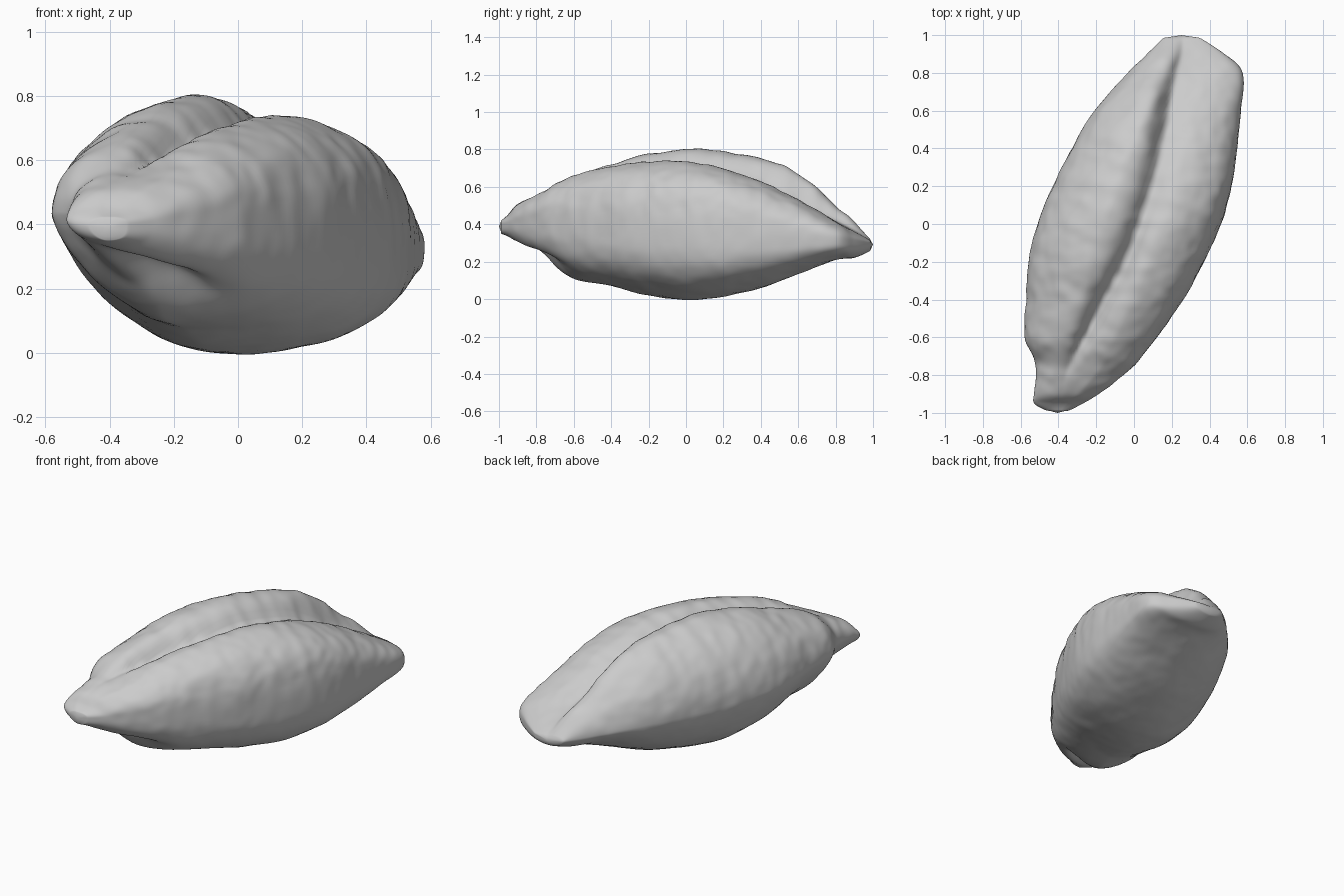
import bpy
import bmesh
import math
from mathutils import Vector, noise

cube = bpy.data.objects.get("Cube")
if cube:
    bpy.data.objects.remove(cube, do_unlink=True)

# Stations along the pod: y, x left, x right, bottom, left lobe top, right lobe top, groove x
STATIONS = [
    (-0.99, -.46, -.35, .35, .42, .42, -.41),
    (-0.95, -.53, -.27, .33, .455, .445, -.40),
    (-0.89, -.53, -.17, .29, .52, .51, -.39),
    (-0.75, -.52, 0.0, .21, .60, .59, -.34),
    (-0.6, -.58, .12, .11, .68, .67, -.26),
    (-0.4, -.57, .26, .07, .735, .72, -.16),
    (-0.2, -.56, .37, .02, .78, .75, -.05),
    (0.0, -.51, .46, -.005, .805, .75, .03),
    (0.2, -.43, .52, .015, .795, .71, .09),
    (0.4, -.33, .545, .06, .765, .64, .14),
    (0.6, -.21, .565, .135, .69, .54, .18),
    (0.8, -.03, .575, .21, .54, .42, .22),
    (0.9, .07, .48, .22, .44, .36, .25),
    (0.99, .16, .34, .26, .32, .31, .26),
]
RINGS, SIDES = 150, 128


def station_at(t):
    """Smooth interpolation through the stations, t from 0 to 1."""
    last = len(STATIONS) - 1
    i = min(int(t * last), last - 1)
    f = t * last - i
    a, b, c, d = (STATIONS[max(0, min(last, i + k))] for k in (-1, 0, 1, 2))
    return [q + f / 2 * (r - p + f * (2 * p - 5 * q + 4 * r - s + f * (3 * (q - r) + s - p)))
            for p, q, r, s in zip(a, b, c, d)]


def power(v, e):
    return math.copysign(abs(v) ** e, v)


def section_point(t, angle):
    """One surface point of the pod's cross-section, fuller on the right."""
    y, left, right, bottom, top_l, top_r, groove = station_at(t)
    c, s = math.cos(angle), math.sin(angle)
    end_fade = min(1, (1 - abs(y)) / .35)
    keel = 1.2 + .3 * max(0, min(1, -2 * y)) * end_fade
    if c > 0:
        x_round, z_round = .95, (.65 if s > 0 else .66)
    else:
        x_round, z_round = (1, .95) if s > 0 else (.9 * keel, keel)
    x = (left + right) / 2 + (right - left) / 2 * power(c, x_round)
    middle = min(.36 - .06 * y, (bottom + top_l) / 2 + .01)
    middle += .04 * max(0, -c) * end_fade
    if s >= 0:
        # Two lobes, with a steep wall on the left of the seam
        off = x - groove
        blend = 1 / (1 + math.exp(-off / .04))
        top = top_l + (top_r - top_l) * blend
        z = middle + (top - middle) * min(1, s ** z_round * 1.04)
        width = .05 if off < 0 else .06
        depth = .12 * max(0, min(1, (y + .95) / .4)) * end_fade
        z -= depth * math.exp(-abs(off) / width) * s
    else:
        z = middle - (middle - bottom) * abs(s) ** z_round
        # Slanting hollow under the front beak
        hollow = math.exp(-((y + .78) / .12) ** 2)
        z += .07 * hollow * math.exp(-((x + .24 - 1.3 * (y + .78)) / .08) ** 2) * abs(s)
    return Vector((x, y, z))


# Pod body, lofted ring by ring
bm = bmesh.new()
rings = []
for r in range(RINGS + 1):
    rings.append([bm.verts.new(section_point(r / RINGS, math.tau * k / SIDES))
                  for k in range(SIDES)])
for low, high in zip(rings, rings[1:]):
    for k in range(SIDES):
        n = (k + 1) % SIDES
        bm.faces.new((low[k], low[n], high[n], high[k]))

# Rounded end caps
for ring, push in ((rings[0], -.01), (rings[-1], .01)):
    centre = sum((v.co for v in ring), Vector()) / SIDES
    tip = bm.verts.new(centre + Vector((0, push, 0)))
    for k in range(SIDES):
        bm.faces.new((ring[k], ring[(k + 1) % SIDES], tip))
bmesh.ops.recalc_face_normals(bm, faces=bm.faces)
for _ in range(3):
    bmesh.ops.smooth_vert(bm, verts=bm.verts, factor=.5,
                          use_axis_x=True, use_axis_y=False, use_axis_z=True)

# Lumpy skin with faint cross ripples on the upper flanks
bm.normal_update()
moves = []
for v in bm.verts:
    p = v.co
    lumps = .009 * noise.noise(p * 7) + .005 * noise.noise(p * 16)
    upper = max(0, min(1, (p.z - .3) / .2))
    ripple = .0013 * math.sin(48 * p.y + 12 * p.x + 3 * noise.noise(p * 5)) * upper
    fade = min(1, .2 + (1 - abs(p.y)) * 4)
    moves.append(v.normal * (lumps * (.4 + .4 * upper) + ripple) * fade)
for v, move in zip(bm.verts, moves):
    v.co += move

mesh = bpy.data.meshes.new("seed_pod")
bm.to_mesh(mesh)
bm.free()
pod = bpy.data.objects.new("seed_pod", mesh)
bpy.context.collection.objects.link(pod)

# Plain grey
grey = bpy.data.materials.new("plain_grey")
grey.use_nodes = True
colour = (.6, .6, .6, 1)
grey.diffuse_color = colour
grey.node_tree.nodes["Principled BSDF"].inputs["Base Color"].default_value = colour
mesh.materials.append(grey)

bpy.ops.object.select_all(action="DESELECT")
pod.select_set(True)
bpy.context.view_layer.objects.active = pod
bpy.ops.object.shade_smooth()
